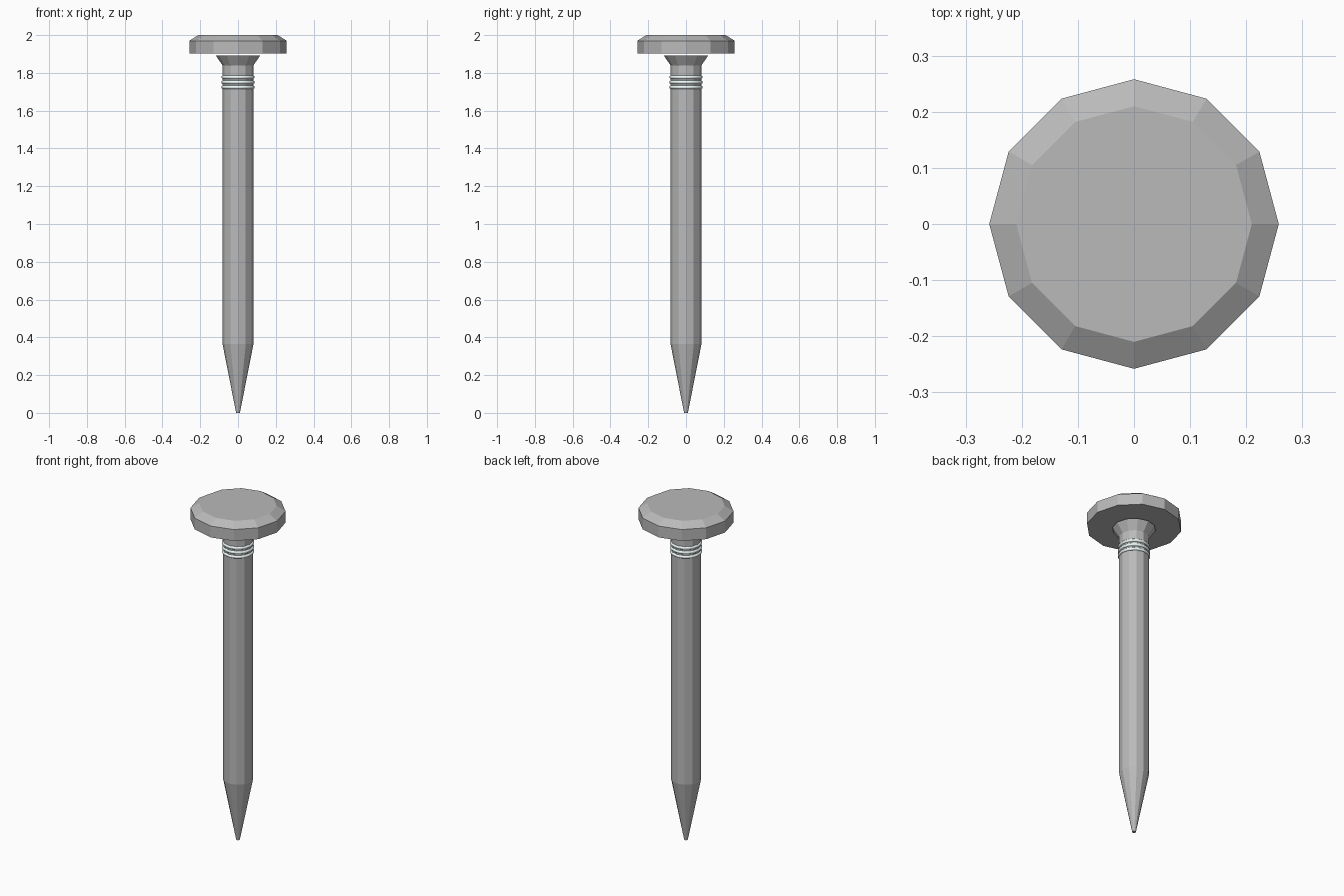
import bpy, bmesh
from math import cos, sin, tau

if "Cube" in bpy.data.objects:
    bpy.data.objects.remove(bpy.data.objects["Cube"])

SIDES = 12


def paint(name, rgb):
    mat = bpy.data.materials.new(name)
    mat.diffuse_color = (*rgb, 1)
    mat.use_nodes = True
    mat.node_tree.nodes["Principled BSDF"].inputs["Base Color"].default_value = mat.diffuse_color
    return mat


steel = paint("dark_steel", (0.49, 0.49, 0.49))
pale = paint("pale_metal", (0.85, 0.96, 0.95))


def turned(name, profile):
    """Flat-faced turned solid from (radius, height) pairs, bottom to top."""
    bm = bmesh.new()
    rings = [[bm.verts.new((r * cos(tau * i / SIDES), r * sin(tau * i / SIDES), z))
              for i in range(SIDES)] for r, z in profile]
    for low, high in zip(rings, rings[1:]):
        for i in range(SIDES):
            j = (i + 1) % SIDES
            bm.faces.new((low[i], low[j], high[j], high[i]))
    bm.faces.new(rings[0][::-1])
    bm.faces.new(rings[-1])
    mesh = bpy.data.meshes.new(name)
    bm.to_mesh(mesh)
    bm.free()
    mesh.materials.append(steel)
    obj = bpy.data.objects.new(name, mesh)
    bpy.context.collection.objects.link(obj)
    return obj


# Shaft with tapered, blunt point
turned("shaft", [(0.01, 0.0), (0.082, 0.365), (0.082, 1.84)])

# Flared collar just beneath the head
turned("collar", [(0.082, 1.84), (0.118, 1.893)])

# Wide head with chamfered top rim
turned("head", [(0.258, 1.902), (0.258, 1.97), (0.21, 2.0)])

# Pale, smooth grip rings around the upper shaft
for n in range(3):
    bpy.ops.mesh.primitive_torus_add(
        major_radius=0.079, minor_radius=0.009, major_segments=24, minor_segments=16,
        location=(0, 0, 1.724 + 0.0265 * n))
    ring = bpy.context.object
    ring.name = f"grip_ring_{n + 1}"
    ring.data.materials.append(pale)
    bpy.ops.object.shade_smooth()
